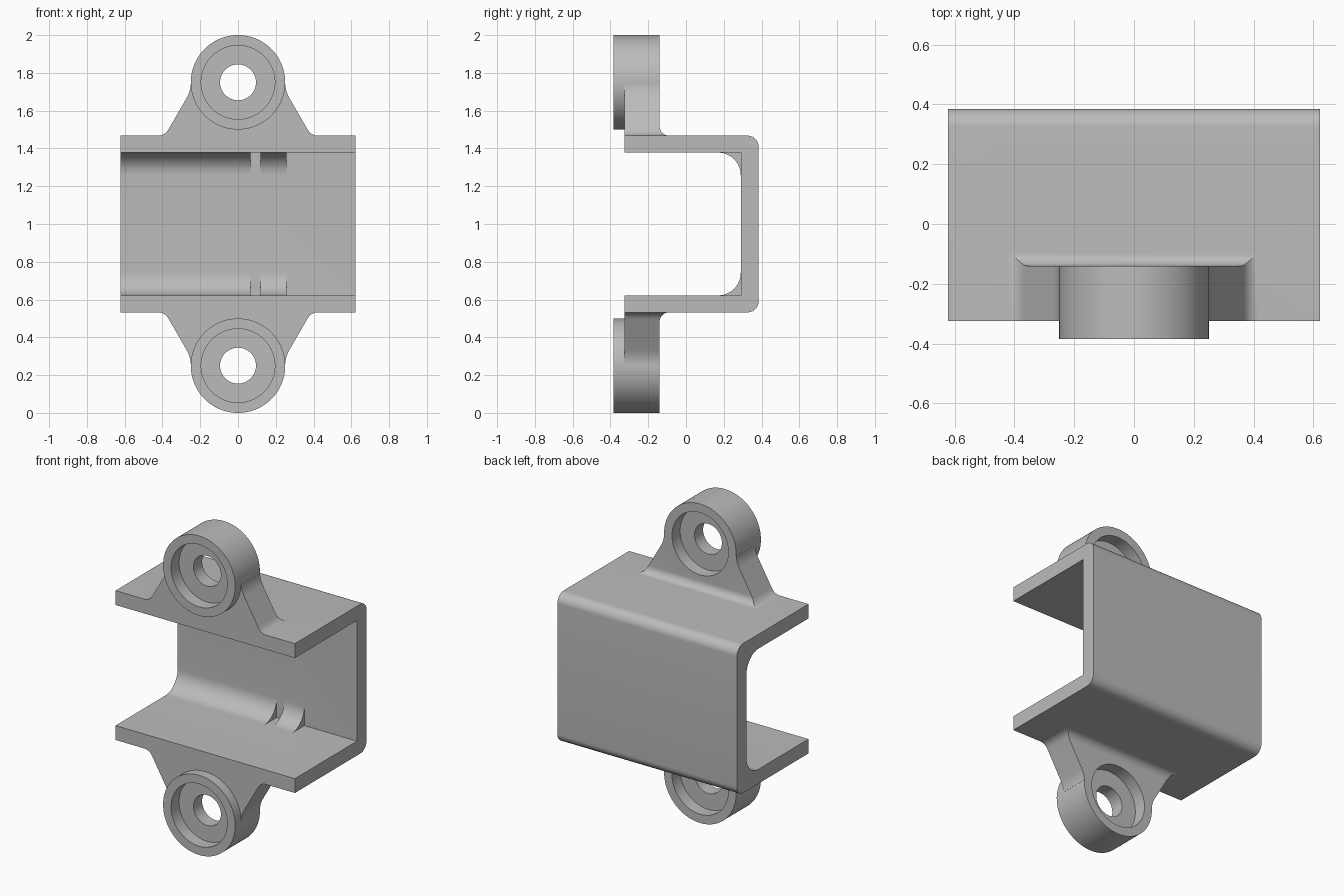
import bpy, bmesh
from math import sin, cos, pi, sqrt
from mathutils import Matrix

cube = bpy.data.objects.get("Cube")
if cube:
    bpy.data.objects.remove(cube, do_unlink=True)

grey = bpy.data.materials.new("light_grey")
grey.use_nodes = True
colour = (0.5, 0.5, 0.5, 1)
grey.diffuse_color = colour
grey.node_tree.nodes["Principled BSDF"].inputs["Base Color"].default_value = colour


def finish(bm, name):
    bmesh.ops.recalc_face_normals(bm, faces=bm.faces)
    mesh = bpy.data.meshes.new(name)
    bm.to_mesh(mesh)
    bm.free()
    mesh.materials.append(grey)
    obj = bpy.data.objects.new(name, mesh)
    bpy.context.collection.objects.link(obj)
    return obj


def loft(name, rings):
    """Closed solid through a list of equal-length point rings."""
    bm = bmesh.new()
    rows = [[bm.verts.new(p) for p in ring] for ring in rings]
    n = len(rows[0])
    for a, b in zip(rows, rows[1:]):
        for i in range(n):
            j = (i + 1) % n
            bm.faces.new((a[i], a[j], b[j], b[i]))
    bm.faces.new(rows[0])
    bm.faces.new(rows[-1])
    return finish(bm, name)


def prism(name, yz, x0, x1):
    return loft(name, [[(x, y, z) for y, z in yz] for x in (x0, x1)])


def cylinder(name, radius, y0, y1, z):
    bm = bmesh.new()
    place = Matrix.Translation((0, (y0 + y1) / 2, z)) @ Matrix.Rotation(pi / 2, 4, 'X')
    bmesh.ops.create_cone(bm, cap_ends=True, segments=96, radius1=radius,
                          radius2=radius, depth=y1 - y0, matrix=place)
    return finish(bm, name)


def combine(target, tool, operation):
    mod = target.modifiers.new(operation.lower(), 'BOOLEAN')
    mod.operation, mod.solver, mod.object = operation, 'EXACT', tool
    bpy.context.view_layer.objects.active = target
    bpy.ops.object.modifier_apply(modifier=mod.name)
    bpy.data.objects.remove(tool, do_unlink=True)


def arc(cy, cz, r, a0, a1, steps=10):
    angles = [a0 + (a1 - a0) * i / steps for i in range(steps + 1)]
    return [(cy + r * cos(a), cz + r * sin(a)) for a in angles]


# Main dimensions, with heights measured from the middle of the bracket
FRONT, BACK, OUT, INN, INNER_BACK = -0.325, 0.385, 0.468, 0.378, 0.29
HALF, EDGE, FILLET = 0.622, 0.06, 0.12
BOSS_Z, BOSS_FRONT, BOSS_BACK, BOSS_R = 0.75, -0.385, -0.14, 0.25

# U-shaped channel with rounded outer back corners
section = [(FRONT, INN), (FRONT, OUT)]
section += arc(BACK - EDGE, OUT - EDGE, EDGE, pi / 2, 0)
section += arc(BACK - EDGE, EDGE - OUT, EDGE, 0, -pi / 2)
section += [(FRONT, -OUT), (FRONT, -INN), (INNER_BACK, -INN), (INNER_BACK, INN)]
bracket = prism("bracket", section, -HALF, HALF)


def flank(h):
    """Half width of the lug web at height h above the plate."""
    if h < 0.03:
        return 0.422 - sqrt(0.06 ** 2 - (0.06 - max(h, 0)) ** 2)
    if h < 0.2:
        return 0.387 - h / sqrt(3)
    return 0.41 - sqrt(0.16 ** 2 - (0.28 - h) ** 2)


def web_back(h, r=0.05):
    """Back face of the web, with a fillet at its root."""
    return BOSS_BACK + r - sqrt(r * r - max(r - max(h, 0), 0) ** 2)


levels = [-0.03] + [0.05 * (1 - cos(pi / 2 * i / 10)) for i in range(11)]
levels += [0.2 + 0.01 * i for i in range(8)]

for side, s in (("upper", 1), ("lower", -1)):
    # Concave inner corner fillets, interrupted by a narrow slot
    corner = arc(INNER_BACK - FILLET, s * (INN - FILLET), FILLET, s * pi / 2, 0, 14)
    corner += [(INNER_BACK + 0.03, s * (INN - FILLET)),
               (INNER_BACK + 0.03, s * (INN + 0.03)),
               (INNER_BACK - FILLET, s * (INN + 0.03))]
    for x0, x1 in ((-HALF, 0.065), (0.118, 0.257)):
        combine(bracket, prism(side + "_fillet", corner, x0, x1), 'UNION')

    # Flared web carrying a round boss
    rings = []
    for h in levels:
        w, b, z = flank(h), web_back(h), s * (OUT + h)
        rings.append([(-w, FRONT, z), (w, FRONT, z), (w, b, z), (-w, b, z)])
    lug = loft(side + "_lug", rings)
    z = s * BOSS_Z
    combine(lug, cylinder("boss", BOSS_R, BOSS_FRONT, BOSS_BACK, z), 'UNION')

    # Through hole, with a counterbore on each face
    for r, y0, y1 in ((0.095, -0.5, 0), (0.195, -0.5, BOSS_FRONT + 0.08),
                      (0.195, BOSS_BACK - 0.08, 0)):
        combine(lug, cylinder("bore", r, y0, y1, z), 'DIFFERENCE')
    combine(bracket, lug, 'UNION')

# Stand on the ground, one clean material, smooth curves and sharp edges
bracket.data.transform(Matrix.Translation((0, 0, 1)))
bracket.data.materials.clear()
bracket.data.materials.append(grey)
for face in bracket.data.polygons:
    face.material_index = 0
bpy.ops.object.select_all(action='DESELECT')
bracket.select_set(True)
bpy.context.view_layer.objects.active = bracket
bpy.ops.object.shade_smooth_by_angle(angle=pi / 6)
